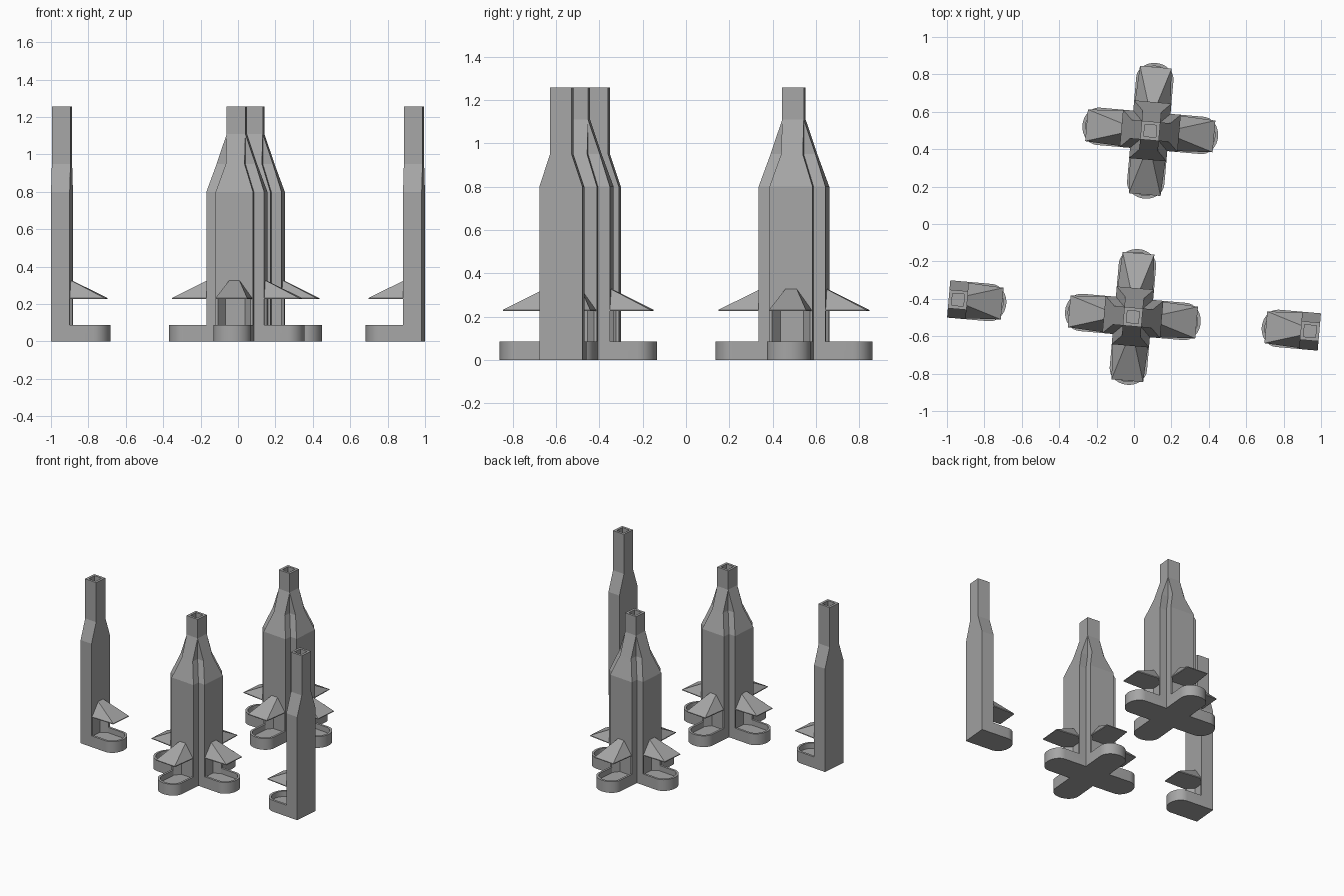
import bpy, bmesh, math
from mathutils import Matrix

if "Cube" in bpy.data.objects:
    bpy.data.objects.remove(bpy.data.objects["Cube"])

stone = bpy.data.materials.new("grey_stone")
stone.diffuse_color = (0.38, 0.38, 0.38, 1)
stone.use_nodes = True
stone.node_tree.nodes["Principled BSDF"].inputs["Base Color"].default_value = stone.diffuse_color

W = 0.1            # half width of a column
OPEN_Z = 0.23      # top of the fire opening, underside of the hood
RIM_Z = 0.087      # top of the tray rim
FLOOR_Z = 0.045    # hearth floor
SHOULDER, NECK, TOP = 0.80, 0.95, 1.257


def finish(name, bm, matrix, smooth=False):
    bmesh.ops.recalc_face_normals(bm, faces=bm.faces)
    mesh = bpy.data.meshes.new(name)
    bm.to_mesh(mesh)
    bm.free()
    mesh.materials.append(stone)
    ob = bpy.data.objects.new(name, mesh)
    bpy.context.collection.objects.link(ob)
    ob.matrix_world = matrix
    if smooth:
        bpy.ops.object.select_all(action='DESELECT')
        ob.select_set(True)
        bpy.context.view_layer.objects.active = ob
        bpy.ops.object.shade_smooth_by_angle(angle=math.radians(30))


def loft(bm, loops):
    """Join equal-length loops of points with quads and cap both ends."""
    rings = [[bm.verts.new(p) for p in loop] for loop in loops]
    n = len(rings[0])
    for a, b in zip(rings, rings[1:]):
        for i in range(n):
            j = (i + 1) % n
            bm.faces.new((a[i], a[j], b[j], b[i]))
    bm.faces.new(rings[0])
    bm.faces.new(rings[-1])


def prism(bm, outline, z0, z1):
    loft(bm, [[(x, y, z) for x, y in outline] for z in (z0, z1)])


def rect(x0, x1, hw, z):
    return [(x0, -hw, z), (x1, -hw, z), (x1, hw, z), (x0, hw, z)]


def rounded_end(start, front, inset):
    """Open outline of the tray, from one side round the tip to the other."""
    hw, rx, cx = W - inset, 0.085 - inset, front + 0.124
    arc = [(cx + rx * math.cos(t), hw * math.sin(t))
           for t in (math.pi * (i / 16 - 0.5) for i in range(17))]
    return [(start, -hw)] + arc + [(start, hw)]


def fireplace(name, matrix, back, front, sections):
    # column: notched around the fire opening below, tapering shaft above
    bm = bmesh.new()
    notch = [(back, -W), (front, -W), (front, -0.087), (front - 0.05, -0.053),
             (front - 0.05, 0.053), (front, 0.087), (front, W), (back, W)]
    prism(bm, notch, 0, OPEN_Z)
    loft(bm, [rect(back, x, hw, z) for z, x, hw in sections])
    finish(name + "_column", bm, matrix)

    # hearth tray: floor with a raised rim
    bm = bmesh.new()
    prism(bm, rounded_end(front - 0.05, front, 0), 0, FLOOR_Z)
    rim = rounded_end(front, front, 0) + rounded_end(front, front, 0.017)[::-1]
    prism(bm, rim, FLOOR_Z, RIM_Z)
    finish(name + "_tray", bm, matrix, smooth=True)

    # hood: wedge leaning on the column
    bm = bmesh.new()
    tip = front + 0.187
    base = [(front, -0.095), (tip, -0.085), (tip, 0.085), (front, 0.095)]
    low = [bm.verts.new((x, y, OPEN_Z - 0.004)) for x, y in base]
    mid = [bm.verts.new((x, y, OPEN_Z + 0.002)) for x, y in base]
    a = bm.verts.new((front, -0.027, 0.327))
    b = bm.verts.new((front, 0.027, 0.327))
    bm.faces.new(low)
    for i in range(4):
        j = (i + 1) % 4
        bm.faces.new((low[i], low[j], mid[j], mid[i]))
    bm.faces.new((mid[0], mid[1], a))
    bm.faces.new((mid[1], mid[2], b, a))
    bm.faces.new((mid[2], mid[3], b))
    bm.faces.new((mid[3], mid[0], a, b))
    finish(name + "_hood", bm, matrix)


def flue(name, matrix, z0):
    # hollow square chimney top
    bm = bmesh.new()
    loft(bm, [rect(-h, h, h, z) for h, z in
              ((0.05, z0), (0.05, TOP), (0.032, TOP), (0.032, TOP - 0.1))])
    finish(name + "_flue", bm, matrix)


def placed(x, y, degrees):
    return Matrix.Translation((x, y, 0)) @ Matrix.Rotation(math.radians(degrees), 4, 'Z')


# two single fireplaces facing inwards
for name, x, y, turn in (("left_fireplace", -0.941, -0.405, -5),
                         ("right_fireplace", 0.941, -0.573, 175)):
    m = placed(x, y, turn)
    fireplace(name, m, -0.05, 0.05, [(OPEN_Z, 0.05, W), (SHOULDER, 0.05, W),
                                     (NECK, 0.05, 0.05), (1.10, 0.05, 0.05)])
    flue(name, m, 1.10)

# two four-sided fireplaces
for name, x, y in (("front_cross", -0.006, -0.497), ("back_cross", 0.087, 0.498)):
    for k in range(4):
        fireplace(f"{name}_{k + 1}", placed(x, y, -5 + 90 * k), 0, 0.155,
                  [(OPEN_Z, 0.155, W), (SHOULDER, 0.155, W),
                   (NECK, 0.104, 0.05), (1.11, 0.05, 0.05)])
    flue(name, placed(x, y, -5), 1.11)
